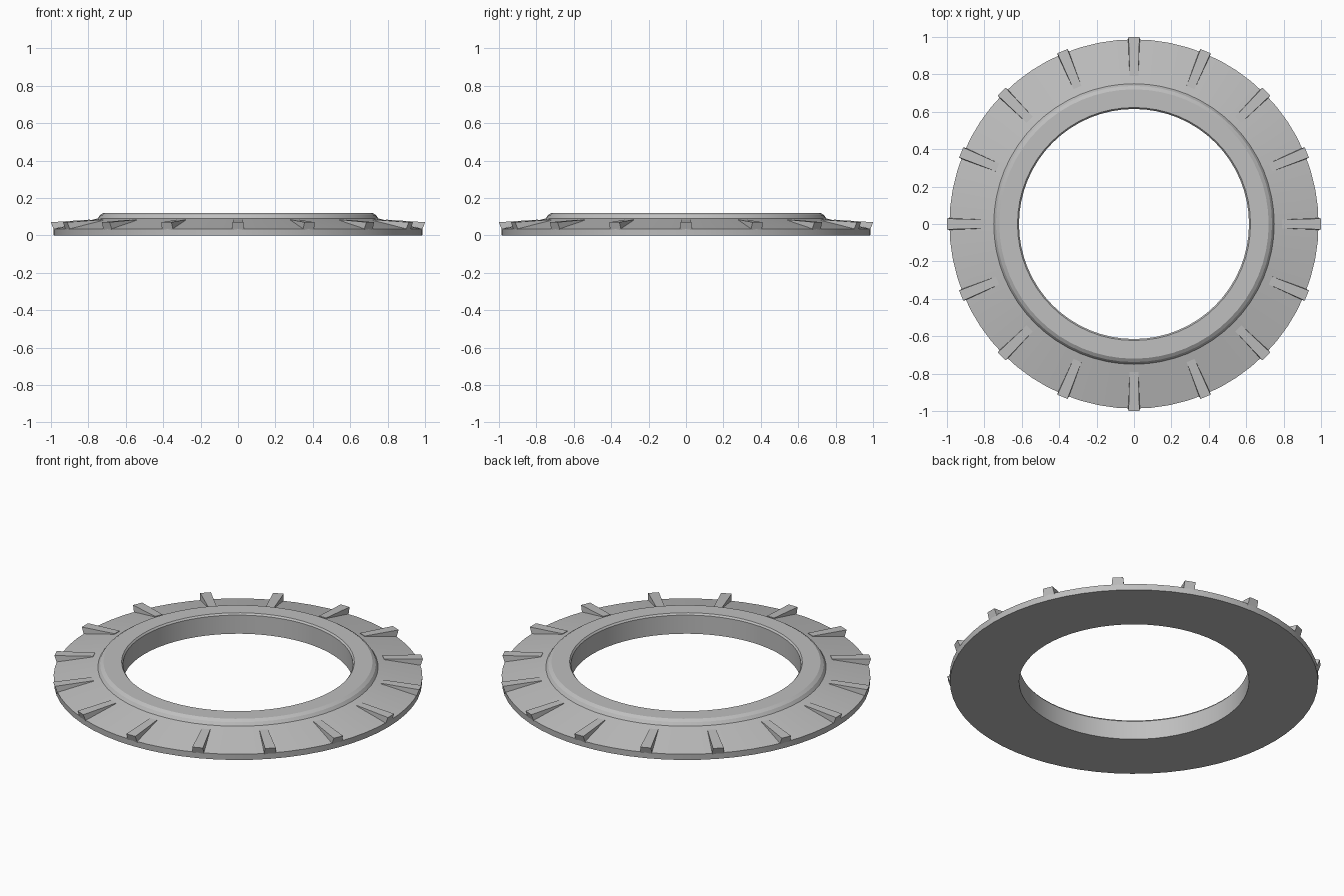
import bpy
import bmesh
from math import pi, cos, sin
from mathutils import Matrix

SIDES = 64
RIBS = 16

cube = bpy.data.objects.get("Cube")
if cube:
    bpy.data.objects.remove(cube, do_unlink=True)

# Single plain grey
grey = bpy.data.materials.new("plain_grey")
grey.use_nodes = True
colour = (0.52, 0.52, 0.52, 1)
grey.diffuse_color = colour
grey.node_tree.nodes["Principled BSDF"].inputs["Base Color"].default_value = colour


def make_object(name, bm):
    bmesh.ops.recalc_face_normals(bm, faces=bm.faces)
    mesh = bpy.data.meshes.new(name)
    bm.to_mesh(mesh)
    bm.free()
    mesh.materials.append(grey)
    obj = bpy.data.objects.new(name, mesh)
    bpy.context.collection.objects.link(obj)
    return obj


# Ring body: a closed (radius, height) profile turned around z
profile = [(0.615, 0), (0.985, 0), (0.987, 0.035), (0.75, 0.09),
           (0.738, 0.108), (0.72, 0.12), (0.623, 0.12), (0.615, 0.11)]
bm = bmesh.new()
rings = []
for i in range(SIDES):
    a = 2 * pi * i / SIDES
    rings.append([bm.verts.new((r * cos(a), r * sin(a), z)) for r, z in profile])
for i in range(SIDES):
    here, there = rings[i], rings[(i + 1) % SIDES]
    for j in range(len(profile)):
        k = (j + 1) % len(profile)
        bm.faces.new((here[j], there[j], there[k], here[k]))
ring = make_object("ring_body", bm)

# Radial ribs: tapered wedges that sink into the sloping rim
side = [(0.79, 0.084, 0.023), (1.0, 0.07, 0.029),
        (0.985, 0.028, 0.032), (0.79, 0.028, 0.026)]
for n in range(RIBS):
    bm = bmesh.new()
    left = [bm.verts.new((r, w, z)) for r, z, w in side]
    right = [bm.verts.new((r, -w, z)) for r, z, w in side]
    bm.faces.new(left)
    bm.faces.new(right[::-1])
    for j in range(4):
        k = (j + 1) % 4
        bm.faces.new((left[j], right[j], right[k], left[k]))
    bm.transform(Matrix.Rotation(2 * pi * n / RIBS, 4, 'Z'))
    make_object(f"rib_{n + 1}", bm)

# Smooth the round surfaces, keeping the edges crisp
bpy.ops.object.select_all(action='DESELECT')
ring.select_set(True)
bpy.context.view_layer.objects.active = ring
bpy.ops.object.shade_smooth_by_angle(angle=pi / 9)
